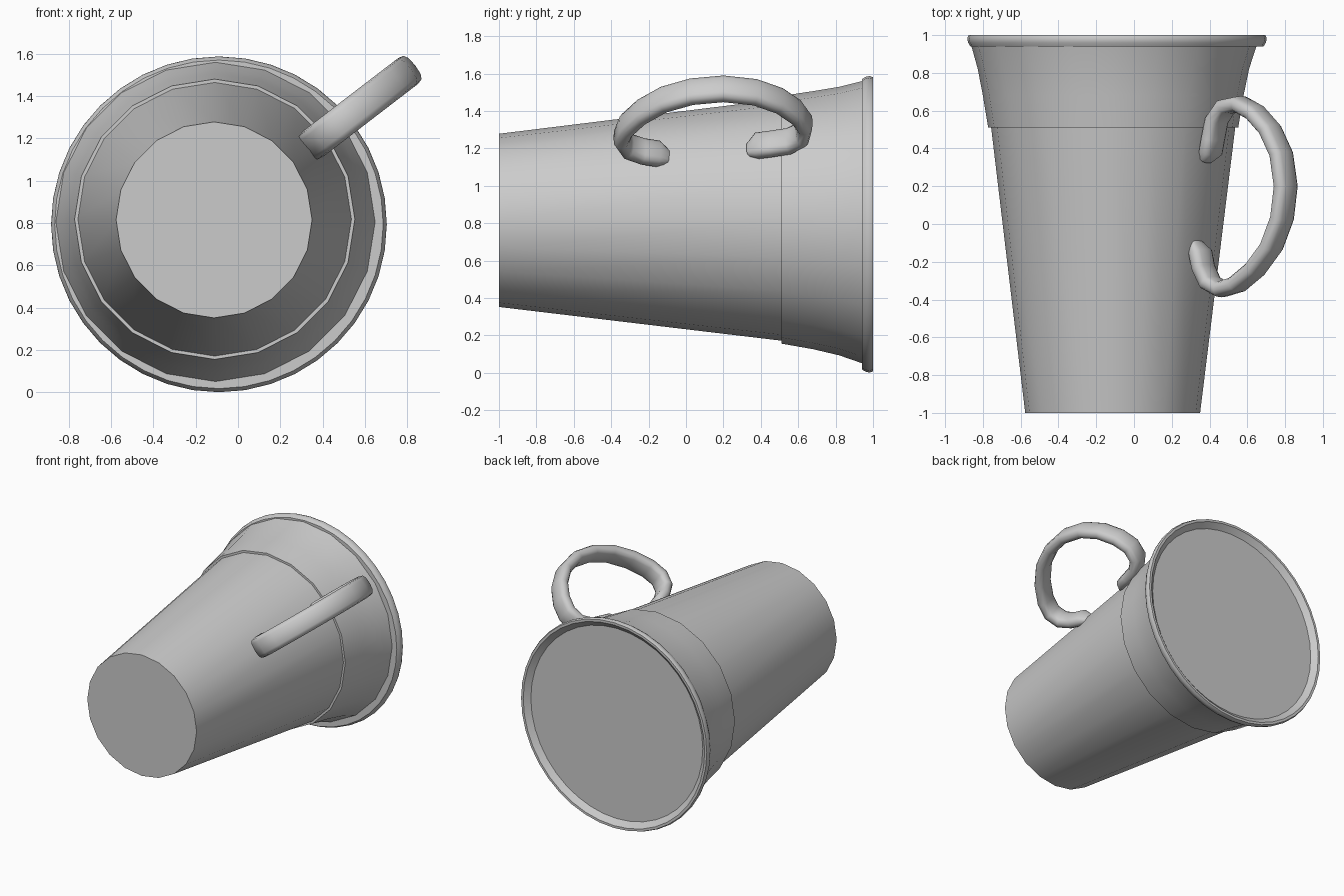
import bpy, bmesh, math
from mathutils import Vector

default = bpy.data.objects.get("Cube")
if default:
    bpy.data.objects.remove(default, do_unlink=True)

grey = bpy.data.materials.new("plain grey")
grey.use_nodes = True
COLOUR = (0.6, 0.6, 0.6, 1)
grey.diffuse_color = COLOUR
for node in grey.node_tree.nodes:
    if node.type == 'BSDF_PRINCIPLED':
        node.inputs["Base Color"].default_value = COLOUR


def loft(name, rings, angle):
    """Skin a list of point rings, cap both ends and shade by angle."""
    bm = bmesh.new()
    loops = [[bm.verts.new(p) for p in ring] for ring in rings]
    n = len(loops[0])
    for a, b in zip(loops, loops[1:]):
        for i in range(n):
            j = (i + 1) % n
            bm.faces.new((a[i], a[j], b[j], b[i]))
    bm.faces.new(loops[0])
    bm.faces.new(loops[-1])
    bmesh.ops.recalc_face_normals(bm, faces=bm.faces)
    mesh = bpy.data.meshes.new(name)
    bm.to_mesh(mesh)
    bm.free()
    mesh.materials.append(grey)
    ob = bpy.data.objects.new(name, mesh)
    bpy.context.collection.objects.link(ob)
    bpy.ops.object.select_all(action='DESELECT')
    ob.select_set(True)
    bpy.context.view_layer.objects.active = ob
    bpy.ops.object.shade_smooth_by_angle(angle=math.radians(angle))
    return ob


def turned(name, profile, sides, angle=30):
    """Profile entries: y, radius, centre x, centre z."""
    rings = []
    for y, r, cx, cz in profile:
        turns = [math.tau * i / sides - math.pi / 2 for i in range(sides)]
        rings.append([(cx + r * math.cos(t), y, cz + r * math.sin(t)) for t in turns])
    return loft(name, rings, angle)


# Tapered cup lying on its side, base towards the front
turned("cup_body", [(-1, 0.463, -0.113, 0.815), (0.6, 0.657, -0.11, 0.818)], 20)

# Flared collar
turned("collar", [(0.51, 0.662, -0.11, 0.818), (0.68, 0.69, -0.11, 0.816),
                  (0.82, 0.718, -0.109, 0.811), (0.95, 0.757, -0.106, 0.805)], 20)

# Rounded rim with a shallow recessed mouth
RIM_X, RIM_Z = -0.09, 0.794
rim = [(0.94, 0.776), (0.96, 0.788), (0.982, 0.793), (1, 0.786),
       (1, 0.768), (0.965, 0.728)]
turned("rim", [(y, r, RIM_X, RIM_Z) for y, r in rim], 40, 35)

# Handle: flattened tube swept in a plane through the cup axis
axis = Vector((-0.113, 0, 0.815))
tilt = math.radians(37.5)
out = Vector((math.cos(tilt), 0, math.sin(tilt)))
across = Vector((-math.sin(tilt), 0, math.cos(tilt)))
along = Vector((0, 1, 0))
path = [(-0.1, 0.55), (-0.15, 0.585), (-0.23, 0.605), (-0.31, 0.65), (-0.345, 0.73),
        (-0.32, 0.83), (-0.24, 0.95), (-0.12, 1.06), (0.03, 1.13), (0.2, 1.155),
        (0.37, 1.125), (0.5, 1.05), (0.59, 0.95), (0.635, 0.85), (0.62, 0.755),
        (0.55, 0.695), (0.45, 0.67), (0.38, 0.655), (0.34, 0.62)]
points = [axis + along * y + out * s for y, s in path]
SIDES = 12


def rounded(v):
    return math.copysign(abs(v) ** 0.7, v)


rings = []
for i, p in enumerate(points):
    tangent = (points[min(i + 1, len(points) - 1)] - points[max(i - 1, 0)]).normalized()
    normal = tangent.cross(across)
    size = 0.6 if i in (0, len(points) - 1) else 1
    ring = []
    for k in range(SIDES):
        t = math.tau * k / SIDES
        ring.append(p + across * rounded(math.cos(t)) * 0.077 * size
                    + normal * rounded(math.sin(t)) * 0.043 * size)
    rings.append(ring)
loft("handle", rings, 50)
